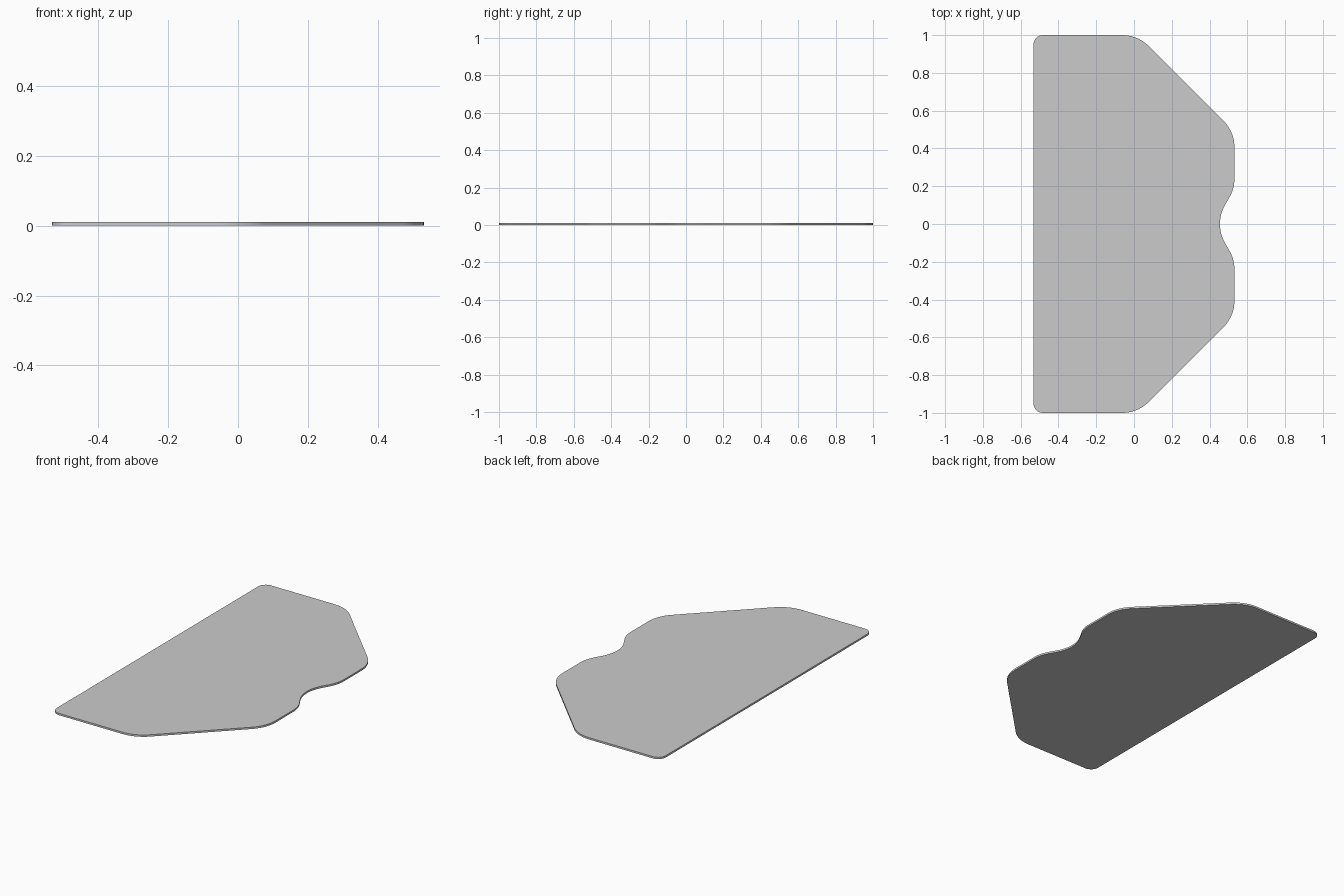
import bpy, bmesh, math
from mathutils import Vector

if "Cube" in bpy.data.objects:
    bpy.data.objects.remove(bpy.data.objects["Cube"])

THICKNESS = 0.011


def fillet(prev, corner, nxt, radius, steps):
    """Points of an arc rounding one corner of the outline."""
    a = (prev - corner).normalized()
    b = (nxt - corner).normalized()
    half = a.angle(b) / 2
    centre = corner + (a + b).normalized() * radius / math.sin(half)
    start = corner + a * radius / math.tan(half) - centre
    end = corner + b * radius / math.tan(half) - centre
    sweep = math.pi - 2 * half
    return [centre + (start * math.sin(sweep * (1 - i / steps))
                      + end * math.sin(sweep * i / steps)) / math.sin(sweep)
            for i in range(steps + 1)]


# Sharp corners of the upper half with rounding radius, mirrored in y
half_outline = [(0.532, 0.187, 0.2), (0.532, 0.488, 0.2),
                (0.02, 1.0, 0.2), (-0.532, 1.0, 0.05)]
notch = [(0.424, 0.0, 0.2)]
corners = notch + half_outline + [(x, -y, r) for x, y, r in reversed(half_outline)]

outline = []
for i, (x, y, r) in enumerate(corners):
    p = Vector(corners[i - 1][:2])
    n = Vector(corners[(i + 1) % len(corners)][:2])
    outline += fillet(p, Vector((x, y)), n, r, 12)

# Flat plate extruded from the outline
bm = bmesh.new()
face = bm.faces.new([bm.verts.new((p.x, p.y, 0)) for p in outline])
top = bmesh.ops.extrude_face_region(bm, geom=[face], use_keep_orig=True)
bmesh.ops.translate(bm, vec=(0, 0, THICKNESS),
                    verts=[v for v in top["geom"] if isinstance(v, bmesh.types.BMVert)])
bmesh.ops.recalc_face_normals(bm, faces=bm.faces)
mesh = bpy.data.meshes.new("table_top")
bm.to_mesh(mesh)
bm.free()

plate = bpy.data.objects.new("table_top", mesh)
bpy.context.collection.objects.link(plate)
bpy.context.view_layer.objects.active = plate
plate.select_set(True)
bpy.ops.object.shade_smooth_by_angle(angle=math.radians(30))
